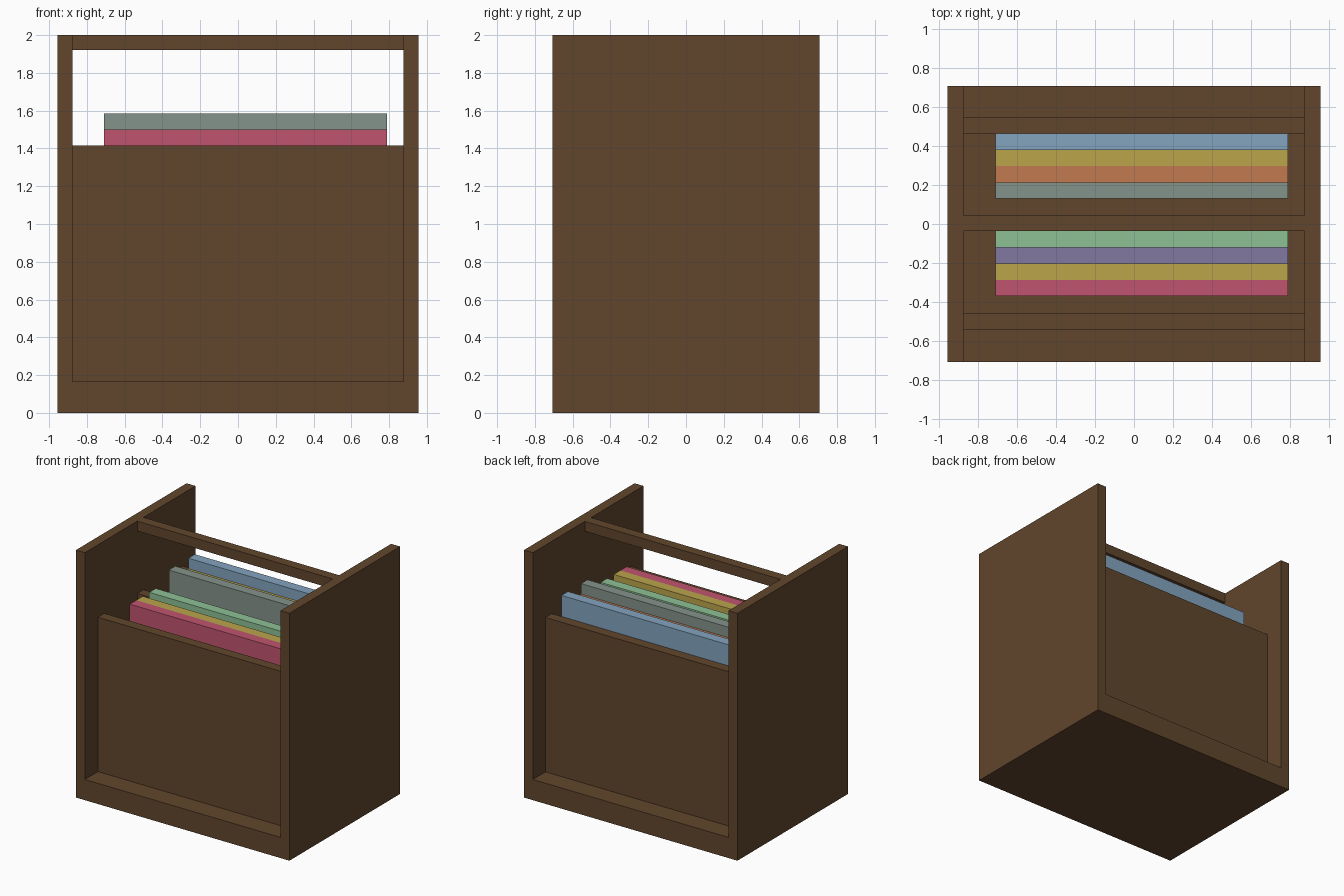
import bpy

cube = bpy.data.objects.get("Cube")
if cube:
    bpy.data.objects.remove(cube, do_unlink=True)


def material(name, rgb):
    """Flat material from 0-255 sRGB values, stored as linear."""
    lin = [((c / 255 + 0.055) / 1.055) ** 2.4 for c in rgb]
    mat = bpy.data.materials.new(name)
    mat.use_nodes = True
    mat.diffuse_color = (*lin, 1)
    mat.node_tree.nodes["Principled BSDF"].inputs["Base Color"].default_value = (*lin, 1)
    return mat


def box(name, x, y, z, mat):
    """Box spanning the (low, high) range on each axis."""
    bpy.ops.mesh.primitive_cube_add(size=1)
    ob = bpy.context.object
    ob.name = ob.data.name = name
    for v in ob.data.vertices:
        v.co = [r[0] if c < 0 else r[1] for c, r in zip(v.co, (x, y, z))]
    ob.data.materials.append(mat)
    return ob


wood = material("dark wood", (97, 70, 45))
sleeve = {
    "red": material("raspberry red", (192, 85, 111)),
    "yellow": material("mustard yellow", (187, 165, 75)),
    "purple": material("dusty purple", (130, 121, 160)),
    "green": material("soft green", (141, 193, 149)),
    "grey": material("grey green", (132, 147, 139)),
    "orange": material("terracotta orange", (194, 123, 81)),
    "blue": material("sky blue", (131, 164, 191)),
}

# Crate dimensions
OUT_X, IN_X, OUT_Y = 0.955, 0.875, 0.707
FLOOR, RIM = 0.167, 1.415
inner = (-IN_X, IN_X)

# Wooden crate: sides, base, recessed panels, divider and handle bar
box("left_side", (IN_X, OUT_X), (-OUT_Y, OUT_Y), (0, 2), wood)
box("right_side", (-OUT_X, -IN_X), (-OUT_Y, OUT_Y), (0, 2), wood)
box("base", inner, (-OUT_Y, OUT_Y), (0, FLOOR), wood)
box("front_panel", inner, (-0.54, -0.457), (FLOOR, RIM), wood)
box("back_panel", inner, (0.463, 0.545), (FLOOR, RIM), wood)
box("divider", inner, (-0.037, 0.043), (FLOOR, RIM), wood)
box("handle_bar", inner, (-0.037, 0.043), (1.92, 2), wood)

# Two stacks of sleeves, each listed front to back with its top height
THICK = 0.0833
stacks = {
    "front": (-0.37, [("red", 1.5), ("yellow", 1.5), ("purple", 1.415), ("green", 1.5)]),
    "back": (0.13, [("grey", 1.585), ("orange", 1.5), ("yellow", 1.5), ("blue", 1.585)]),
}
for side, (start, sleeves) in stacks.items():
    for i, (colour, top) in enumerate(sleeves):
        y = start + i * THICK
        box(f"{side}_{colour}_sleeve", (-0.71, 0.79), (y, y + THICK),
            (FLOOR, top), sleeve[colour])
